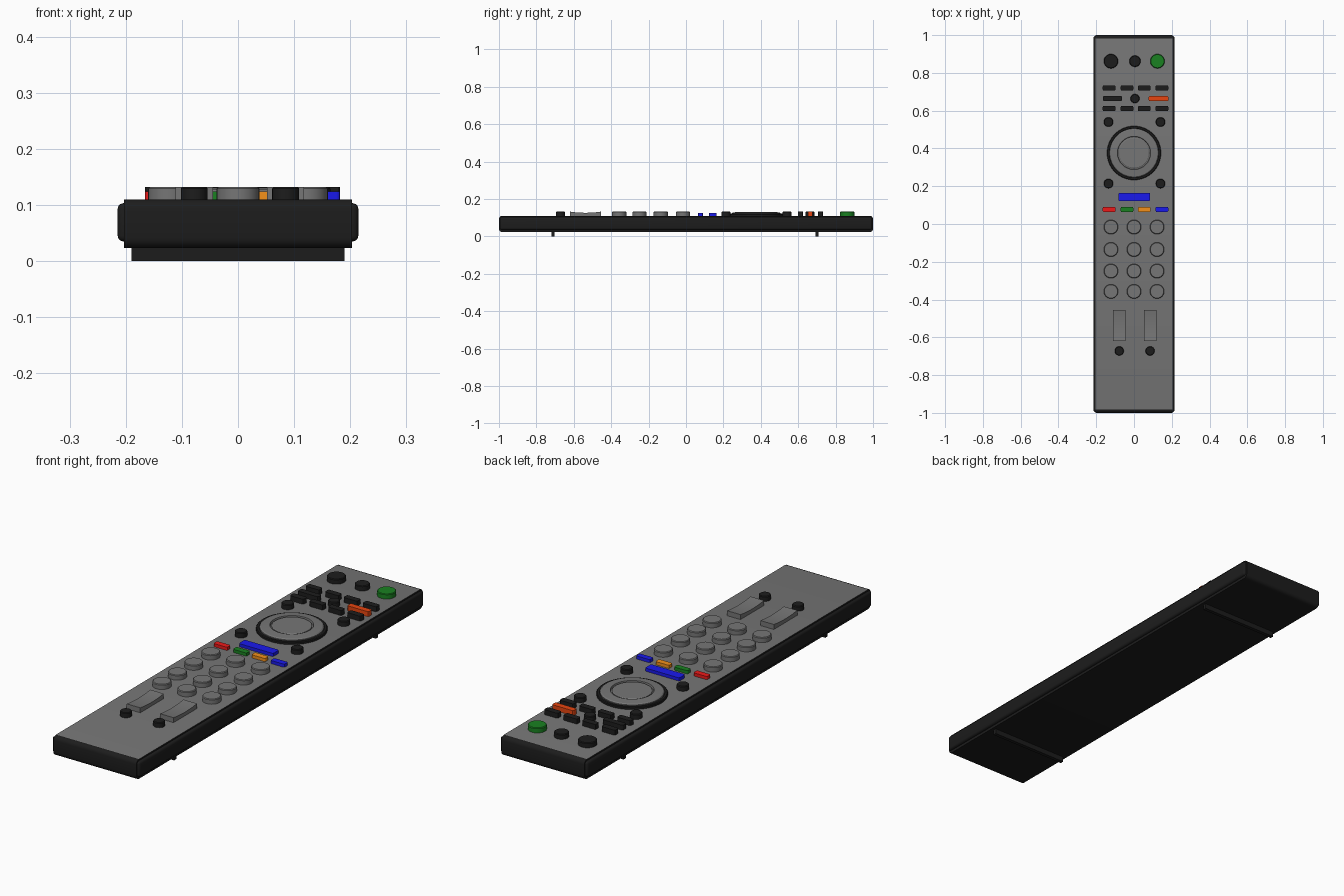
import bpy, bmesh, math
from mathutils import Matrix

if "Cube" in bpy.data.objects:
    bpy.data.objects.remove(bpy.data.objects["Cube"])

TOP = 0.11      # face of the remote
HIGH = 0.132    # top of tall buttons
LOW = 0.124     # top of coloured keys


def material(name, rgb):
    m = bpy.data.materials.new(name)
    m.diffuse_color = (*rgb, 1)
    m.use_nodes = True
    m.node_tree.nodes["Principled BSDF"].inputs["Base Color"].default_value = m.diffuse_color
    return m


BLACK = material("black", (0.012, 0.012, 0.012))
GREY = material("grey", (0.18, 0.18, 0.18))
RED = material("red", (0.85, 0.01, 0.01))
GREEN = material("green", (0.01, 0.22, 0.015))
ORANGE = material("orange", (0.9, 0.28, 0.01))
VERMILION = material("vermilion", (0.8, 0.06, 0.005))
BLUE = material("blue", (0.01, 0.01, 0.85))


def finish(bm, name, *mats):
    bmesh.ops.recalc_face_normals(bm, faces=bm.faces)
    me = bpy.data.meshes.new(name)
    bm.to_mesh(me)
    bm.free()
    for m in mats:
        me.materials.append(m)
    ob = bpy.data.objects.new(name, me)
    bpy.context.collection.objects.link(ob)
    return ob


def box_mesh(x, y, z0, z1, w, d):
    bm = bmesh.new()
    bmesh.ops.create_cube(bm, size=1, matrix=Matrix.Translation((x, y, (z0 + z1) / 2))
                          @ Matrix.Diagonal((w, d, z1 - z0, 1)))
    return bm


def bevel(bm, edges, size, segments=2):
    bmesh.ops.bevel(bm, geom=edges, offset=size, segments=segments,
                    profile=0.5, affect='EDGES')


def key(name, x, y, w, d, mat, top=HIGH):
    """Rectangular key with rounded corners."""
    bm = box_mesh(x, y, TOP - 0.01, top, w, d)
    bevel(bm, [e for e in bm.edges if abs(e.verts[0].co.z - e.verts[1].co.z) > 0.01],
          0.006, 3)
    return finish(bm, name, mat)


def lathe(name, x, y, profile, mat, steps=48):
    """Revolve (radius, z) points about a vertical axis."""
    bm = bmesh.new()
    vs = [bm.verts.new((r, 0, z)) for r, z in profile]
    es = [bm.edges.new(p) for p in zip(vs, vs[1:])]
    bmesh.ops.spin(bm, geom=vs + es, axis=(0, 0, 1), cent=(0, 0, 0),
                   angle=math.tau, steps=steps)
    bmesh.ops.remove_doubles(bm, verts=bm.verts, dist=1e-5)
    bmesh.ops.translate(bm, verts=bm.verts, vec=(x, y, 0))
    return finish(bm, name, mat)


def round_button(name, x, y, r, mat, top=HIGH):
    return lathe(name, x, y, [(r, TOP - 0.01), (r, top - 0.003), (r - 0.003, top), (0, top)], mat, 32)


# Body: black shell with rounded ends and a grey face
bm = box_mesh(0, 0, 0.023, TOP, 0.406, 2.0)
bevel(bm, [e for e in bm.edges if abs(e.verts[0].co.x - e.verts[1].co.x) > 0.1], 0.018, 4)
for f in bm.faces:
    if f.calc_center_median().z > TOP - 0.0005:
        f.material_index = 1
finish(bm, "body", BLACK, GREY)

# Side rails
for side, label in ((-1, "left"), (1, "right")):
    bm = box_mesh(side * 0.2, 0, 0.035, 0.103, 0.029, 1.99)
    bevel(bm, list(bm.edges), 0.01, 3)
    finish(bm, label + "_side_rail", BLACK)

# Feet strips
for y, label in ((-0.71, "front"), (0.7, "back")):
    finish(box_mesh(0, y, 0, 0.03, 0.38, 0.016), label + "_foot", BLACK)

# Top row
round_button("top_button_left", -0.122, 0.862, 0.038, BLACK)
round_button("top_button_middle", 0.005, 0.862, 0.03, BLACK)
round_button("power_button", 0.124, 0.862, 0.038, GREEN)

# Small function keys
COLS = (-0.132, -0.037, 0.054, 0.148)
for y in (0.72, 0.611):
    for x in COLS:
        key("function_key", x, y, 0.067, 0.027, BLACK)
key("wide_key", -0.114, 0.664, 0.1, 0.026, BLACK)
round_button("function_dot", 0.005, 0.664, 0.024, BLACK)
key("orange_key", 0.13, 0.664, 0.104, 0.026, VERMILION)

# Buttons around the navigation pad
for x in (-0.135, 0.14):
    for y in (0.54, 0.214):
        round_button("corner_button", x, y, 0.025, BLACK)

# Navigation pad: black ring, grey dish, centre button
lathe("pad_ring", 0, 0.376, [(0.143, TOP - 0.01), (0.143, 0.118), (0.14, 0.121),
                             (0.131, 0.121), (0.128, 0.118), (0.128, TOP - 0.01)], BLACK, 64)
lathe("pad_dish", 0, 0.376, [(0.129, TOP - 0.01), (0.129, 0.124), (0.124, 0.128), (0.088, 0.131),
                             (0.086, 0.123), (0, 0.123)], GREY, 64)
lathe("pad_centre", 0, 0.376, [(0.081, 0.118), (0.081, 0.128), (0.078, 0.13), (0, 0.13)], GREY, 64)

# Coloured keys
key("blue_bar", 0.002, 0.143, 0.168, 0.042, BLUE, LOW)
for x, m in zip(COLS, (RED, GREEN, ORANGE, BLUE)):
    key("colour_key", x, 0.077, 0.067, 0.026, m, LOW)

# Number pad
for y in (-0.016, -0.135, -0.249, -0.357):
    for x in (-0.122, 0, 0.122):
        round_button("number_button", x, y, 0.038, GREY)

# Rockers with a dished top, and the dots below them
for x in (-0.078, 0.085):
    bm = bmesh.new()
    pts = [(-0.082, TOP - 0.01)]
    pts += [(t * 0.0082, 0.126 + 0.006 * (t / 10) ** 2) for t in range(-10, 11, 2)]
    pts += [(0.082, TOP - 0.01)]
    face = bm.faces.new([bm.verts.new((x - 0.033, -0.537 + y, z)) for y, z in pts])
    ext = bmesh.ops.extrude_face_region(bm, geom=[face], use_keep_orig=True)
    bmesh.ops.translate(bm, vec=(0.066, 0, 0),
                        verts=[v for v in ext["geom"] if isinstance(v, bmesh.types.BMVert)])
    finish(bm, "rocker", GREY)
    round_button("rocker_dot", x, -0.672, 0.024, BLACK)

# Smooth curved sides, keep edges sharp
for ob in bpy.context.collection.objects:
    ob.select_set(True)
    bpy.context.view_layer.objects.active = ob
bpy.ops.object.shade_smooth_by_angle(angle=math.radians(30))
